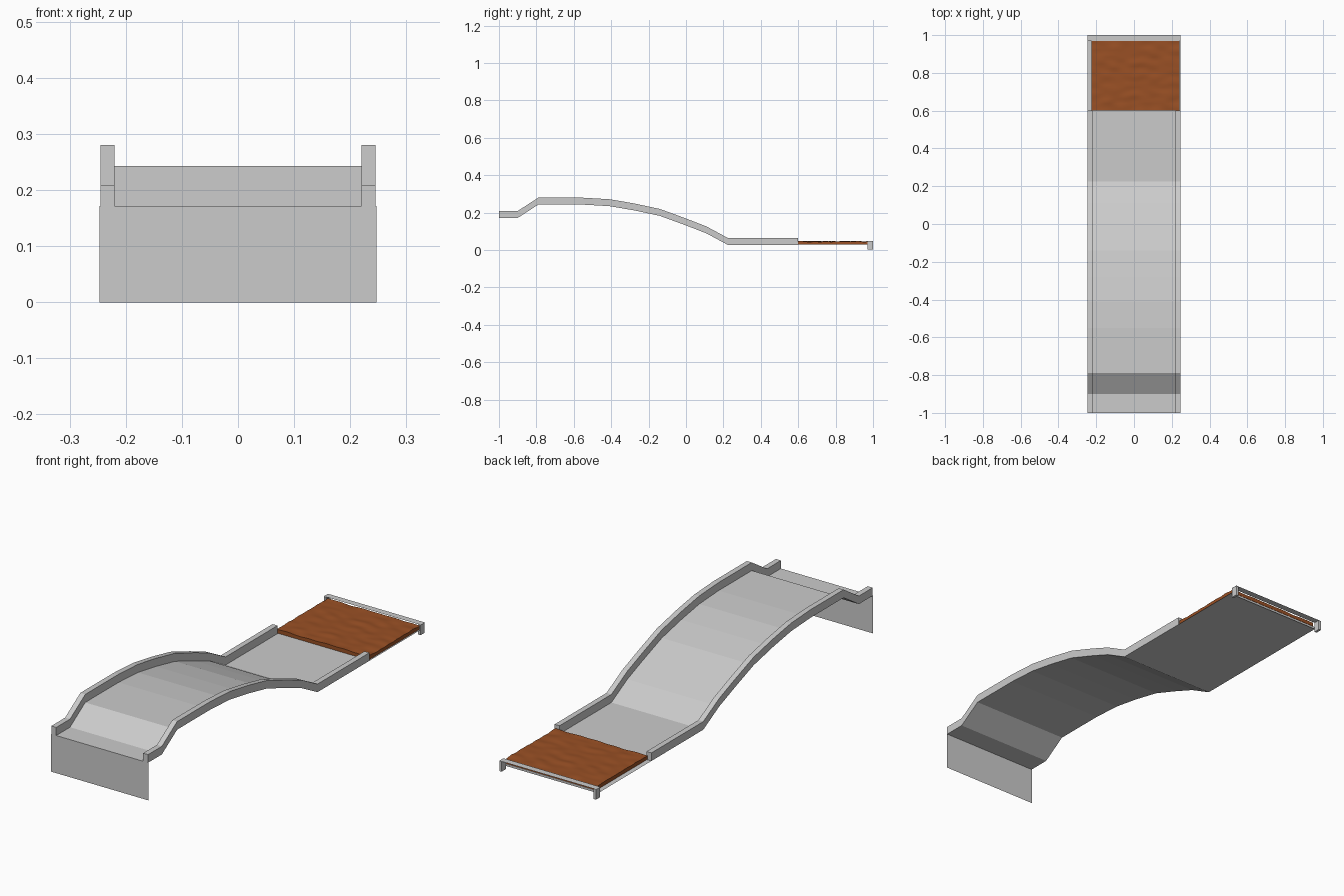
import bpy
import bmesh
from mathutils import Vector, noise

cube = bpy.data.objects.get("Cube")
if cube:
    bpy.data.objects.remove(cube, do_unlink=True)


def material(name, rgb):
    m = bpy.data.materials.new(name)
    m.use_nodes = True
    m.diffuse_color = (*rgb, 1)
    m.node_tree.nodes["Principled BSDF"].inputs["Base Color"].default_value = (*rgb, 1)
    return m


GREY = material("concrete grey", (0.6, 0.6, 0.6))
BROWN = material("muddy brown", (0.32, 0.08, 0.018))


def finish(name, bm, mat):
    mesh = bpy.data.meshes.new(name)
    bm.to_mesh(mesh)
    bm.free()
    mesh.materials.append(mat)
    ob = bpy.data.objects.new(name, mesh)
    bpy.context.collection.objects.link(ob)
    return ob


def sheet(name, path, half):
    """Open sheet swept across x along a (y, z) path."""
    bm = bmesh.new()
    rows = [[bm.verts.new((x, y, z)) for x in (-half, half)] for y, z in path]
    for a, b in zip(rows, rows[1:]):
        bm.faces.new((a[0], a[1], b[1], b[0]))
    return finish(name, bm, GREY)


def prism(name, outline, x0, x1):
    """Solid with a (y, z) outline between two x positions."""
    bm = bmesh.new()
    face = bm.faces.new([bm.verts.new((x0, y, z)) for y, z in outline])
    out = bmesh.ops.extrude_face_region(bm, geom=[face])
    moved = [v for v in out["geom"] if isinstance(v, bmesh.types.BMVert)]
    bmesh.ops.translate(bm, verts=moved, vec=(x1 - x0, 0, 0))
    bmesh.ops.recalc_face_normals(bm, faces=bm.faces)
    return finish(name, bm, GREY)


HALF, INNER, RAIL = 0.245, 0.22, 0.037
END, BAR = 0.6, 0.97

# Humped deck, continued flat beneath the mud
path = [(-1, 0.172), (-0.9, 0.172), (-0.79, 0.243), (-0.55, 0.243),
        (-0.41, 0.235), (-0.28, 0.213), (-0.14, 0.183), (0, 0.132),
        (0.11, 0.089), (0.225, 0.027), (END, 0.027)]
sheet("deck", path, HALF)
sheet("mud_tray", [(END, 0.027), (BAR, 0.027)], HALF)

# Side rails following the deck
outline = path + [(y, z + RAIL) for y, z in reversed(path)]
for side, s in (("left", 1), ("right", -1)):
    prism(side + "_rail", outline, s * INNER, s * HALF)
    prism(side + "_end_cap", [(BAR, 0.003), (1, 0.003), (1, 0.049), (BAR, 0.049)],
          s * (HALF - 0.012), s * HALF)

# Front apron and the open strip across the far end
sheet("front_apron", [(-1, 0), (-1, 0.172)], 0.247)
sheet("end_strip", [(BAR, 0.05), (1, 0.05)], HALF)
sheet("end_lip", [(BAR, 0.018), (BAR, 0.028)], HALF)

# Uneven mud slab
bm = bmesh.new()
bmesh.ops.create_grid(bm, x_segments=36, y_segments=30, size=0.5)
for v in bm.verts:
    v.co = Vector((0.008 + v.co.x * 0.465, 0.785 + v.co.y * 0.37, 0.046))
out = bmesh.ops.extrude_face_region(bm, geom=bm.faces[:])
for g in out["geom"]:
    if isinstance(g, bmesh.types.BMVert):
        x, y = g.co.x, g.co.y
        g.co.z += 0.004 * noise.noise(Vector((x * 14, y * 30, 3)))
low = [v for v in bm.verts if v not in set(out["geom"])]
for v in low:
    v.co.z = 0.029
bmesh.ops.recalc_face_normals(bm, faces=bm.faces)
mud = finish("mud_slab", bm, BROWN)
bpy.context.view_layer.objects.active = mud
mud.select_set(True)
bpy.ops.object.shade_smooth_by_angle()
